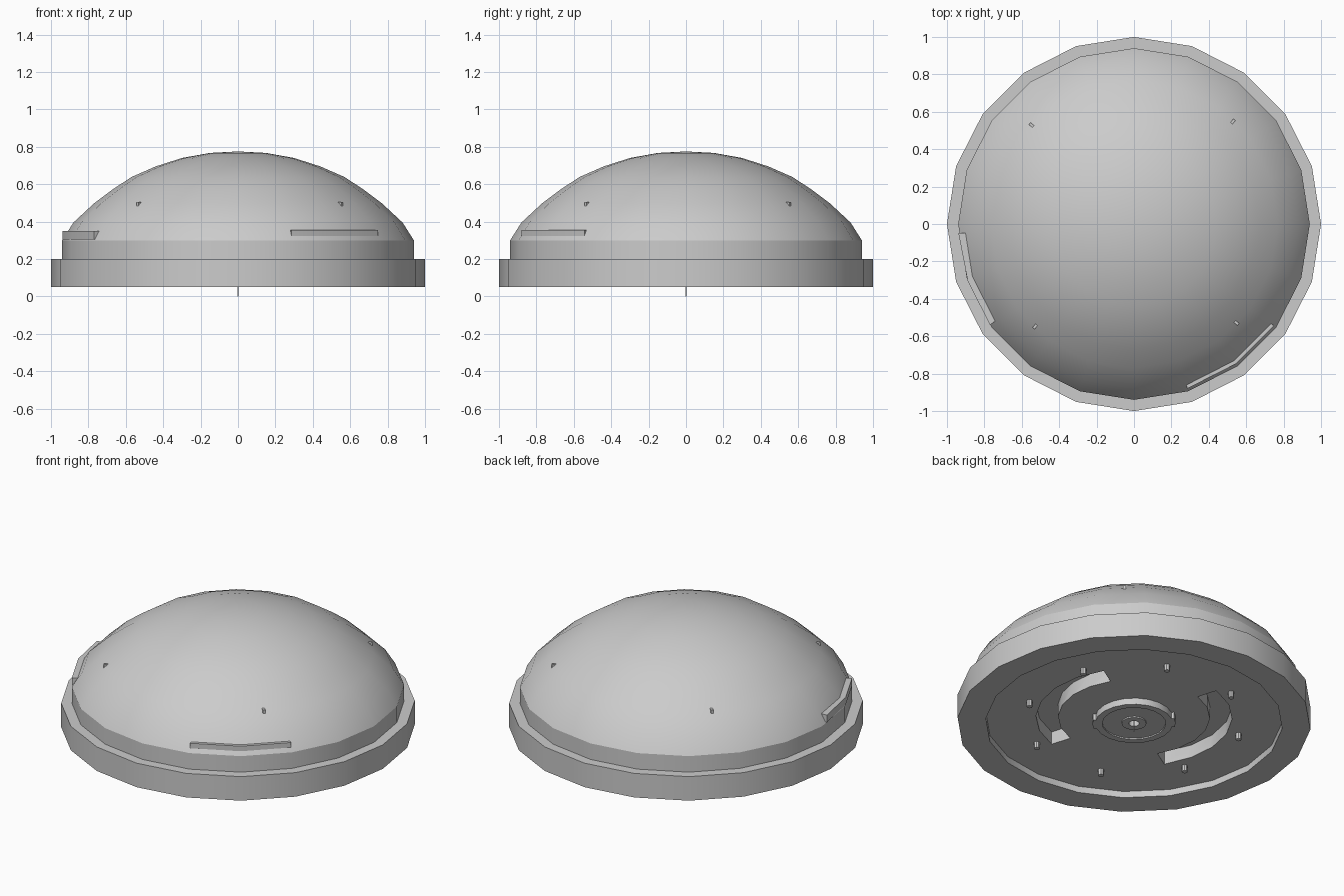
import bpy, bmesh
from math import sin, cos, radians, pi, ceil
from mathutils import Matrix

if "Cube" in bpy.data.objects:
    bpy.data.objects.remove(bpy.data.objects["Cube"])


def finish(name, bm, smooth=True):
    bmesh.ops.remove_doubles(bm, verts=bm.verts, dist=1e-5)
    bmesh.ops.recalc_face_normals(bm, faces=bm.faces)
    me = bpy.data.meshes.new(name)
    bm.to_mesh(me)
    bm.free()
    ob = bpy.data.objects.new(name, me)
    bpy.context.collection.objects.link(ob)
    if smooth:
        smooth_by_angle(ob)
    return ob


def smooth_by_angle(ob):
    bpy.ops.object.select_all(action='DESELECT')
    ob.select_set(True)
    bpy.context.view_layer.objects.active = ob
    bpy.ops.object.shade_smooth_by_angle(angle=radians(28))


def lathe(name, profile, sides=20, closed=False, smooth=True):
    bm = bmesh.new()
    pts = list(profile) + ([profile[0]] if closed else [])
    vs = [bm.verts.new((r, 0, z)) for r, z in pts]
    es = [bm.edges.new(p) for p in zip(vs, vs[1:])]
    bmesh.ops.spin(bm, geom=vs + es, cent=(0, 0, 0), axis=(0, 0, 1),
                   angle=2 * pi, steps=sides, use_duplicate=False)
    bmesh.ops.remove_doubles(bm, verts=bm.verts, dist=1e-5)
    return finish(name, bm, smooth)


def arc_block(name, r0, r1, z0, z1, a0, a1, step=18, smooth=True):
    bm = bmesh.new()
    n = ceil((a1 - a0) / step - 1e-6)
    rings = []
    for i in range(n + 1):
        a = radians(a0 + (a1 - a0) * i / n)
        rings.append([bm.verts.new((r * cos(a), r * sin(a), z))
                      for r, z in ((r0, z0), (r1, z0), (r1, z1), (r0, z1))])
    for a, b in zip(rings, rings[1:]):
        for i in range(4):
            j = (i + 1) % 4
            bm.faces.new((a[i], a[j], b[j], b[i]))
    bm.faces.new(rings[0])
    bm.faces.new(rings[-1])
    return finish(name, bm, smooth)


# Housing: recessed underside, wide rim, stepped collar and dome
housing = lathe("housing", [
    (0, .09), (.84, .09), (.84, .05), (1, .05), (1, .2), (.94, .2), (.94, .3),
    (.88, .395), (.77, .497), (.67, .572), (.57, .638), (.44, .695),
    (.30, .74), (.15, .767), (0, .775)], smooth=False)

# Two curved mounting slots cut into the underside
for k in range(2):
    cutter = arc_block(f"slot_cutter_{k}", .43, .555, .06, .17,
                       -73 + 180 * k, 32 + 180 * k, smooth=False)
    cutter.hide_render = True
    mod = housing.modifiers.new("slot", 'BOOLEAN')
    mod.object = cutter
    mod.operation = 'DIFFERENCE'
    mod.solver = 'EXACT'
    bpy.context.view_layer.objects.active = housing
    bpy.ops.object.modifier_apply(modifier=mod.name)
    bpy.data.objects.remove(cutter)
smooth_by_angle(housing)

# Centre boss under the base, with a small hub and pin
lathe("centre_boss", [(.18, .09), (.22, .09), (.22, .05), (.18, .05)], closed=True)
lathe("centre_plate", [(.07, .058), (.18, .058), (.18, .09), (.07, .09)], closed=True)
lathe("centre_hub", [(.03, .09), (.07, .09), (.07, .05), (.03, .05)], closed=True)
lathe("centre_pin", [(0, .09), (.004, .09), (.004, 0), (0, 0)], sides=6)
for k in range(2):
    arc_block(f"boss_lug_{k}", .21, .235, .05, .09, 125 + 180 * k, 150 + 180 * k)

# Ring of small feet on the underside
for k in range(8):
    a = radians(22.5 + 45 * k)
    bm = bmesh.new()
    bmesh.ops.create_cone(bm, cap_ends=True, segments=8, radius1=.017, radius2=.017,
                          depth=.04, matrix=Matrix.Translation((.62 * cos(a), .62 * sin(a), .072)))
    finish(f"foot_{k}", bm)

# Curved ledges at the bottom of the dome
arc_block("front_ledge", .895, .925, .315, .355, -72, -36)
arc_block("left_ledge", .895, .94, .305, .35, 183, 215, step=16)

# Tiny clip tips showing through the dome
for k in range(4):
    bm = bmesh.new()
    bmesh.ops.create_cube(bm, size=1, matrix=Matrix.Rotation(radians(46 + 90 * k), 4, 'Z')
                          @ Matrix.Translation((.755, 0, .49))
                          @ Matrix.Diagonal((.04, .015, .03, 1)))
    finish(f"clip_tip_{k}", bm, False)
